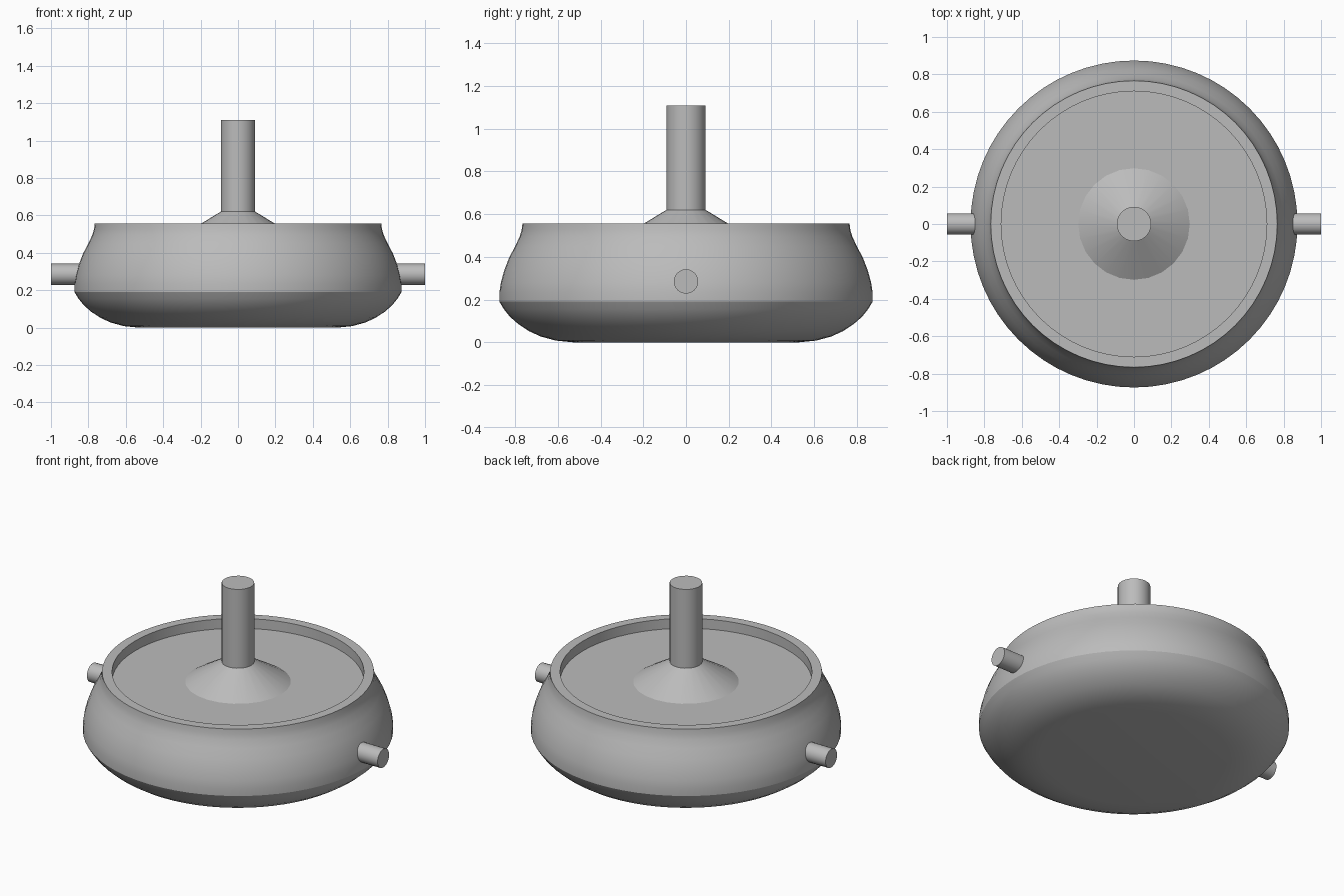
import bpy
import math

cube = bpy.data.objects.get("Cube")
if cube:
    bpy.data.objects.remove(cube, do_unlink=True)

grey = bpy.data.materials.new("mid grey")
grey.use_nodes = True
colour = (0.5, 0.5, 0.5, 1)
grey.diffuse_color = colour
grey.node_tree.nodes["Principled BSDF"].inputs["Base Color"].default_value = colour


def finish(obj, angle):
    """Apply the material and smooth shading that keeps hard edges."""
    obj.data.materials.append(grey)
    bpy.ops.object.select_all(action="DESELECT")
    obj.select_set(True)
    bpy.context.view_layer.objects.active = obj
    bpy.ops.object.shade_smooth_by_angle(angle=math.radians(angle))


def lathe(name, profile, sides, angle=25):
    """Turn a (radius, height) profile, bottom to top, around z and cap both ends."""
    verts, faces = [], []
    for r, z in profile:
        for i in range(sides):
            a = math.tau * i / sides
            verts.append((r * math.cos(a), r * math.sin(a), z))
    for k in range(len(profile) - 1):
        for i in range(sides):
            j = (i + 1) % sides
            low, high = k * sides, (k + 1) * sides
            faces.append((low + i, low + j, high + j, high + i))
    last = (len(profile) - 1) * sides
    faces.append(tuple(reversed(range(sides))))
    faces.append(tuple(range(last, last + sides)))
    mesh = bpy.data.meshes.new(name)
    mesh.from_pydata(verts, [], faces)
    obj = bpy.data.objects.new(name, mesh)
    bpy.context.collection.objects.link(obj)
    finish(obj, angle)
    return obj


# Rounded bowl with a creased belly, a raised rim and a recessed floor
lathe("bowl", [
    (0.53, 0), (0.61, 0.008), (0.68, 0.027), (0.735, 0.052), (0.785, 0.085),
    (0.825, 0.12), (0.853, 0.155), (0.874, 0.19),
    (0.874, 0.235), (0.867, 0.28), (0.852, 0.335), (0.829, 0.395),
    (0.80, 0.45), (0.779, 0.495), (0.77, 0.525), (0.766, 0.556),
    (0.71, 0.556), (0.71, 0.495),
], 64)

# Conical base and upright post
lathe("post_cone", [(0.30, 0.494), (0.092, 0.62)], 24)
lathe("post", [(0.092, 0.60), (0.092, 1.11)], 24)

# Side pegs
for name, side in (("left_peg", 1), ("right_peg", -1)):
    peg = lathe(name, [(0.057, 0.80), (0.057, 1.0)], 24)
    peg.rotation_euler = (0, side * math.pi / 2, 0)
    peg.location = (0, 0, 0.285)
